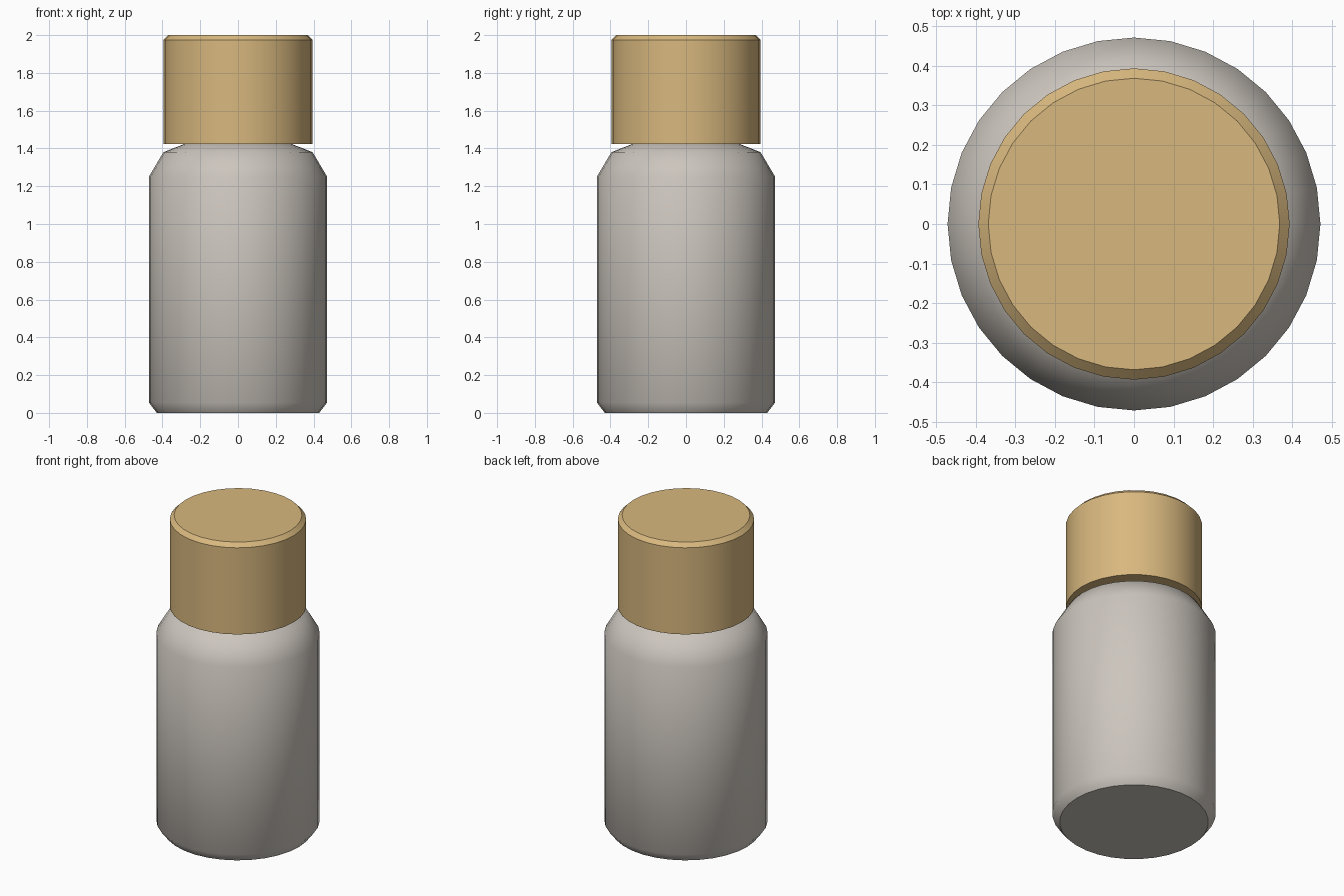
import bpy
import bmesh
import math

SIDES = 32

cube = bpy.data.objects.get("Cube")
if cube:
    bpy.data.objects.remove(cube, do_unlink=True)


def make_material(name, rgb):
    mat = bpy.data.materials.new(name)
    mat.use_nodes = True
    mat.diffuse_color = (*rgb, 1)
    mat.node_tree.nodes["Principled BSDF"].inputs["Base Color"].default_value = (*rgb, 1)
    return mat


def lathe(name, profile, mat, sharp_angle):
    """Turn a (radius, height) profile around z and cap both ends."""
    bm = bmesh.new()
    rings = []
    for radius, z in profile:
        ring = []
        for i in range(SIDES):
            a = math.tau * i / SIDES
            ring.append(bm.verts.new((radius * math.cos(a), radius * math.sin(a), z)))
        rings.append(ring)
    for low, high in zip(rings, rings[1:]):
        for i in range(SIDES):
            j = (i + 1) % SIDES
            bm.faces.new((low[i], low[j], high[j], high[i]))
    bm.faces.new(rings[0][::-1])
    bm.faces.new(rings[-1])
    mesh = bpy.data.meshes.new(name)
    bm.to_mesh(mesh)
    bm.free()
    mesh.materials.append(mat)
    obj = bpy.data.objects.new(name, mesh)
    bpy.context.collection.objects.link(obj)
    bpy.ops.object.select_all(action="DESELECT")
    obj.select_set(True)
    bpy.context.view_layer.objects.active = obj
    bpy.ops.object.shade_smooth_by_angle(angle=math.radians(sharp_angle))
    return obj


warm_grey = make_material("warm grey", (0.60, 0.56, 0.51))
tan = make_material("tan", (0.69, 0.48, 0.21))

# Bottle with chamfered foot, rounded shoulder and a short neck inside the cap
lathe("bottle_body", [(0.43, 0), (0.472, 0.055), (0.472, 1.25), (0.395, 1.38),
                      (0.286, 1.423), (0.286, 1.5)], warm_grey, 45)

# Cylindrical cap with a crisp chamfered top edge
lathe("cap", [(0.394, 1.423), (0.394, 1.975), (0.369, 2)], tan, 30)
